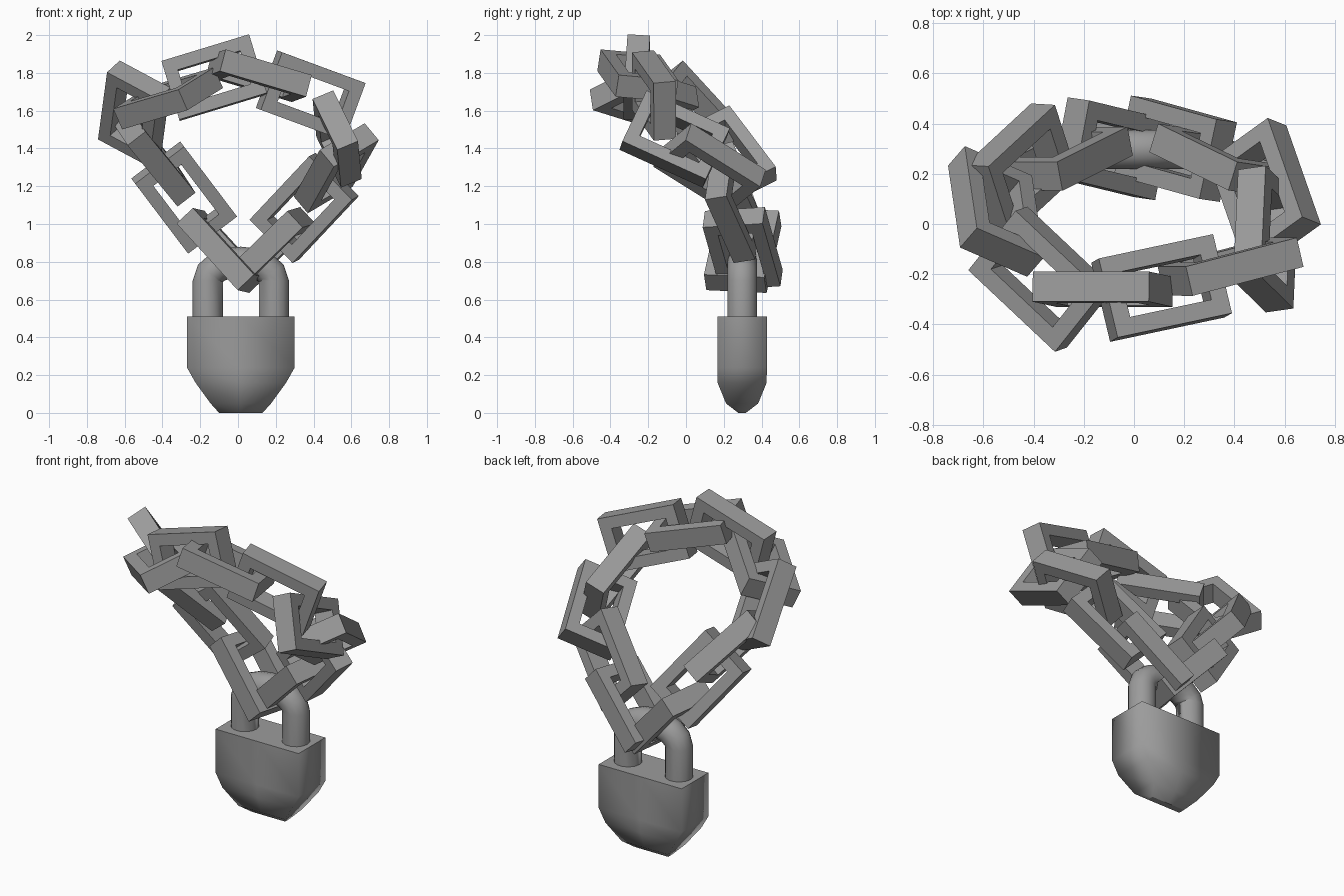
import bpy, bmesh, math
from mathutils import Vector, Matrix

if "Cube" in bpy.data.objects:
    bpy.data.objects.remove(bpy.data.objects["Cube"])

LENGTH, WIDTH, BAR, DEPTH = 0.485, 0.325, 0.07, 0.12

steel = bpy.data.materials.new("dark_grey_steel")
steel.diffuse_color = (0.33, 0.33, 0.33, 1)
steel.use_nodes = True
steel.node_tree.nodes["Principled BSDF"].inputs["Base Color"].default_value = steel.diffuse_color


def mesh_object(name, bm):
    bmesh.ops.recalc_face_normals(bm, faces=bm.faces)
    me = bpy.data.meshes.new(name)
    bm.to_mesh(me)
    bm.free()
    me.materials.append(steel)
    ob = bpy.data.objects.new(name, me)
    bpy.context.collection.objects.link(ob)
    return ob


# Skin consecutive rings of vertices and cap both ends
def loft(bm, rings):
    for a, b in zip(rings, rings[1:]):
        n = len(a)
        for i in range(n):
            j = (i + 1) % n
            bm.faces.new((a[i], a[j], b[j], b[i])).smooth = True
    bm.faces.new(rings[0])
    bm.faces.new(rings[-1])
    for ring in (rings[0], rings[-1]):
        for i, v in enumerate(ring):
            bm.edges.get((v, ring[i - 1])).smooth = False


# Rectangular chain link: centre, long axis, width axis
def chain_link(name, centre, long_axis, width_axis):
    bm = bmesh.new()
    loops = []
    for z in (-DEPTH / 2, DEPTH / 2):
        for inset in (0, BAR):
            hx, hy = LENGTH / 2 - inset, WIDTH / 2 - inset
            loops.append([bm.verts.new((sx * hx, sy * hy, z))
                          for sx, sy in ((-1, -1), (1, -1), (1, 1), (-1, 1))])
    out_lo, in_lo, out_hi, in_hi = loops
    for a, b in ((out_lo, in_lo), (in_lo, in_hi), (in_hi, out_hi), (out_hi, out_lo)):
        for i in range(4):
            j = (i + 1) % 4
            bm.faces.new((a[i], a[j], b[j], b[i]))
    ob = mesh_object(name, bm)
    u = Vector(long_axis).normalized()
    w = Vector(width_axis)
    w = (w - u * w.dot(u)).normalized()
    rot = Matrix((u, w, u.cross(w))).transposed()
    ob.matrix_world = Matrix.Translation(centre) @ rot.to_4x4()


# Closed chain, listed clockwise from the link left of the shackle
links = [
    ((-0.09, 0.30, 0.86), (0.33, -0.08, -0.36), (0.05, 0.34, 0)),
    ((-0.285, 0.26, 1.14), (0.28, 0.14, -0.37), (0.25, 0, 0.19)),
    ((-0.45, 0.215, 1.36), (0.27, 0.25, -0.33), (-0.28, 0.86, 0.43)),
    ((-0.55, 0.05, 1.585), (0.05, -0.34, 0.37), (0.28, -0.13, -0.14)),
    ((-0.37, -0.22, 1.665), (0.34, -0.32, 0.10), (0.20, 0.22, 0.12)),
    ((-0.125, -0.26, 1.775), (0.46, 0, 0.14), (0.09, -0.02, -0.30)),
    ((0.11, -0.255, 1.785), (0.47, 0.10, -0.14), (-0.06, 0.30, -0.03)),
    ((0.385, -0.17, 1.68), (0.46, 0.12, -0.17), (-0.11, 0, -0.29)),
    ((0.525, -0.06, 1.45), (0.02, 0.44, -0.20), (0.13, -0.12, -0.27)),
    ((0.52, 0.125, 1.295), (-0.14, 0.40, -0.25), (-0.24, -0.15, -0.15)),
    ((0.35, 0.25, 1.085), (0.31, -0.15, 0.33), (0.20, -0.03, -0.20)),
    ((0.165, 0.30, 0.87), (0.36, -0.10, 0.35), (0.05, 0.34, 0)),
]
for i, data in enumerate(links):
    chain_link(f"chain_link_{i + 1}", *data)

# Padlock body: stacked cross-sections narrowing to the base
CX, CY = 0.015, 0.297
bm = bmesh.new()
loft(bm, [[bm.verts.new((CX + sx * hx, CY + sy * hy, z))
           for sx, sy in ((-1, -1), (0, -1), (1, -1), (1, 1), (0, 1), (-1, 1))]
          for z, hx, hy in ((0.51, 0.285, 0.131), (0.24, 0.285, 0.131),
                            (0.16, 0.24, 0.13), (0.05, 0.16, 0.085),
                            (0.0, 0.115, 0.02))])
mesh_object("padlock_body", bm)

# Shackle: round bar swept along a low, squarish arch
R, RISE, TUBE, SIDES, ZC = 0.175, 0.10, 0.08, 14, 0.70
path = [(-R, 0.45, math.pi)]
for k in range(9):
    a = math.pi * (1 - k / 8)
    normal = math.atan2(math.sin(a) * R, math.cos(a) * RISE)
    path.append((R * math.cos(a), ZC + RISE * math.sin(a), normal))
path.append((R, 0.45, 0))
bm = bmesh.new()
rings = []
for x, z, a in path:
    ring = []
    for k in range(SIDES):
        t = 2 * math.pi * k / SIDES
        r = TUBE * math.cos(t)
        ring.append(bm.verts.new((CX + x + r * math.cos(a), CY + TUBE * math.sin(t),
                                  z + r * math.sin(a))))
    rings.append(ring)
loft(bm, rings)
mesh_object("shackle", bm)
